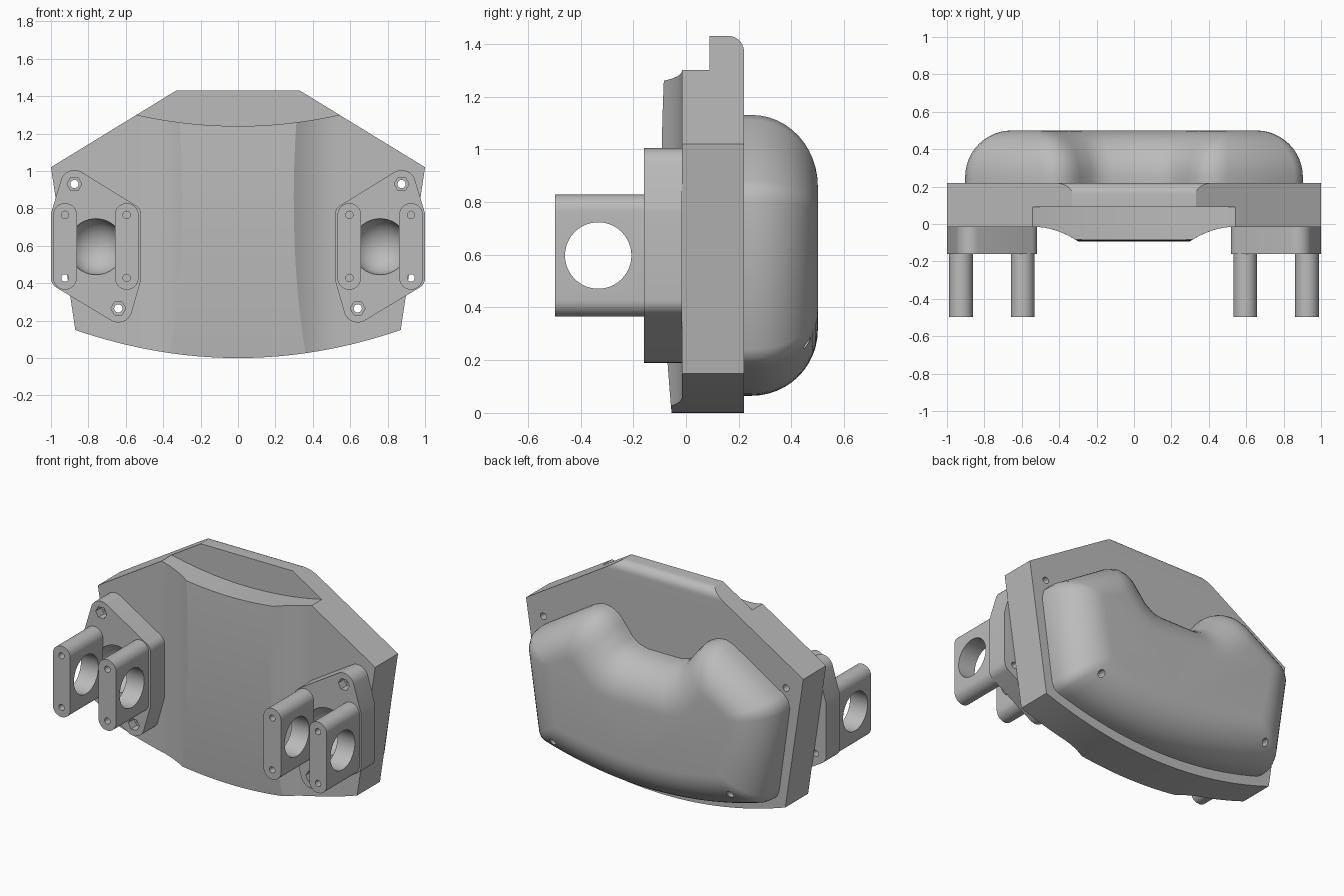
import bpy
import bmesh
from math import sin, cos, pi, sqrt
from mathutils import Vector
from mathutils.geometry import convex_hull_2d

cube = bpy.data.objects.get("Cube")
if cube:
    bpy.data.objects.remove(cube, do_unlink=True)

grey = bpy.data.materials.new("machined_grey")
grey.use_nodes = True
grey.diffuse_color = (0.5, 0.5, 0.5, 1)
grey.node_tree.nodes["Principled BSDF"].inputs["Base Color"].default_value = grey.diffuse_color


def loft(name, rings):
    """Closed solid through equal-length rings of points."""
    bm = bmesh.new()
    loops = [[bm.verts.new(p) for p in ring] for ring in rings]
    n = len(loops[0])
    for a, b in zip(loops, loops[1:]):
        for i in range(n):
            j = (i + 1) % n
            bm.faces.new((a[i], a[j], b[j], b[i]))
    bm.faces.new(loops[0])
    bm.faces.new(loops[-1])
    bmesh.ops.recalc_face_normals(bm, faces=bm.faces)
    mesh = bpy.data.meshes.new(name)
    bm.to_mesh(mesh)
    bm.free()
    mesh.materials.append(grey)
    obj = bpy.data.objects.new(name, mesh)
    bpy.context.collection.objects.link(obj)
    return obj


def prism(name, outline, y0, y1):
    """Extrude an (x, z) outline along y."""
    return loft(name, [[(x, y, z) for x, z in outline] for y in (y0, y1)])


def circle(cx, cz, r, n=32):
    return [(cx + r * cos(2 * pi * i / n), cz + r * sin(2 * pi * i / n)) for i in range(n)]


def hull(circles):
    """Rounded outline wrapped around circles."""
    pts = [Vector(p) for c in circles for p in circle(*c)]
    return [pts[i][:] for i in convex_hull_2d(pts)]


def activate(obj):
    bpy.ops.object.select_all(action='DESELECT')
    obj.select_set(True)
    bpy.context.view_layer.objects.active = obj


def boolean(obj, cutter, operation='DIFFERENCE', keep=False):
    activate(obj)
    mod = obj.modifiers.new("cut", 'BOOLEAN')
    mod.operation = operation
    mod.solver = 'EXACT'
    mod.object = cutter
    bpy.ops.object.modifier_apply(modifier=mod.name)
    if not keep:
        bpy.data.objects.remove(cutter, do_unlink=True)


def smooth(obj, angle=0.5):
    activate(obj)
    bpy.ops.object.shade_smooth_by_angle(angle=angle)


def mirrored(half):
    """Close a half outline that starts and ends on x = 0."""
    return half + [(-x, z) for x, z in half[-2:0:-1]]


# Body: a slab with a barrelled front bulge and a rounded top back edge
FACE, BACK, ROUND = -0.015, 0.22, 0.06


def body_row(z, back):
    crown = -0.093 + 0.053 * (z - 0.85) ** 2
    crease = 0.54 - 0.26 * sqrt((FACE - crown) / 0.09)
    flank = []
    for i in range(11):
        x = 0.54 + (crease - 0.54) * i / 10
        flank.append((x, FACE - 0.09 * ((0.54 - x) / 0.26) ** 2))
    half = [(1.1, back), (1.1, FACE)] + flank
    return [(x, y, z) for x, y in half] + [(-x, y, z) for x, y in reversed(half)]


rows = [body_row(-0.05 + 1.42 * i / 20, BACK) for i in range(20)]
for i in range(9):
    a = i / 8 * pi / 2
    rows.append(body_row(1.37 + ROUND * sin(a), BACK - ROUND + ROUND * cos(a)))
body = loft("body", rows)


def belly(x):
    return 0.15 * (x / 0.87) ** 2


half = [(0, 1.47), (0.265, 1.47), (1, 1.02)]
half += [(0.87 * (1 - i / 16), belly(0.87 * (1 - i / 16))) for i in range(17)]
boolean(body, prism("outline_cutter", mirrored(half), -0.3, 0.4), 'INTERSECT')

# Curved step across the top of the front
arc = [(0.7 * i / 20, 1.24 + 0.06 * (0.7 * i / 20 / 0.54) ** 2) for i in range(-20, 21)]
boolean(body, prism("step_cutter", arc + [(0.7, 1.6), (-0.7, 1.6)], -0.5, 0.09))

# Rear cover: wide base outline rolling over to a smaller flat back
base = [(0, 0.92), (0.12, 0.92), (0.18, 0.935), (0.23, 0.97), (0.29, 1.05), (0.33, 1.095),
        (0.38, 1.122), (0.44, 1.13), (0.50, 1.11), (0.86, 0.885), (0.89, 0.855), (0.903, 0.8),
        (0.825, 0.24), (0.81, 0.205)]
flat = [(0, 0.67), (0.2, 0.67), (0.29, 0.69), (0.37, 0.74), (0.45, 0.82), (0.47, 0.84),
        (0.485, 0.855), (0.5, 0.86), (0.52, 0.855), (0.64, 0.785), (0.65, 0.775), (0.655, 0.76),
        (0.592, 0.40), (0.58, 0.385)]
for i in range(13):
    s = 1 - i / 12
    base.append((0.78 * s, 0.065 + belly(0.78 * s)))
    flat.append((0.56 * s, 0.315 + belly(0.56 * s)))
base, flat = mirrored(base), mirrored(flat)
rings = [[(x, 0.2, z) for x, z in base]]
for k in range(13):
    a = k / 12 * pi / 2
    c = cos(a)
    rings.append([(q[0] + (p[0] - q[0]) * c, 0.25 + 0.25 * sin(a), q[1] + (p[1] - q[1]) * c)
                  for p, q in zip(base, flat)])
cover = loft("rear_cover", rings)

# Mounting brackets, one on each side
UPPER, LOWER = (0.875, 0.93), (0.64, 0.265)
LUGS, LUG_ENDS = (0.595, 0.925), (0.765, 0.428)
for side, s in (("left", 1), ("right", -1)):
    corners = [(s * x, z, 0.06) for x in (0.578, 0.94) for z in LUG_ENDS]
    bolts = [(s * x, z) for x, z in (UPPER, LOWER)]
    bracket = prism(side + "_bracket", hull(corners + [(x, z, 0.075) for x, z in bolts]),
                    -0.16, FACE)
    # Round bowl between the lugs
    bowl = []
    for k in range(13):
        a = -1.5 + 3 * k / 12
        bowl.append([(x, -0.16 + 0.135 * sin(a), z)
                     for x, z in circle(s * 0.76, 0.595, 0.15 * cos(a), 48)])
    boolean(bracket, loft("bowl_cutter", bowl))
    # Bolt holes with hexagonal nut pockets
    for x, z in bolts:
        boolean(bracket, prism("hex_cutter", circle(x, z, 0.04, 6), -0.3, -0.1))
        hole = prism("bolt_cutter", circle(x, z, 0.022, 20), -0.4, 0.7)
        for part in (bracket, body):
            boolean(part, hole, keep=True)
        boolean(cover, hole)
    # Pair of lugs with a large cross hole and small end holes
    for label, cx in zip(("inner", "outer"), LUGS):
        lug = prism(side + "_" + label + "_lug",
                    hull([(s * cx, z, 0.063) for z in LUG_ENDS]), -0.497, -0.159)
        boolean(lug, loft("cross_cutter", [[(s * cx + d, y, z) for y, z in
                                            circle(-0.333, 0.597, 0.126, 48)]
                                           for d in (-0.1, 0.1)]))
        for z in LUG_ENDS:
            hole = prism("pin_cutter", circle(s * cx, z, 0.02, 20), -0.6, FACE + 0.005)
            boolean(bracket, hole, keep=True)
            boolean(lug, hole)
        smooth(lug)
    smooth(bracket)

smooth(body, 0.35)
smooth(cover, 0.6)
